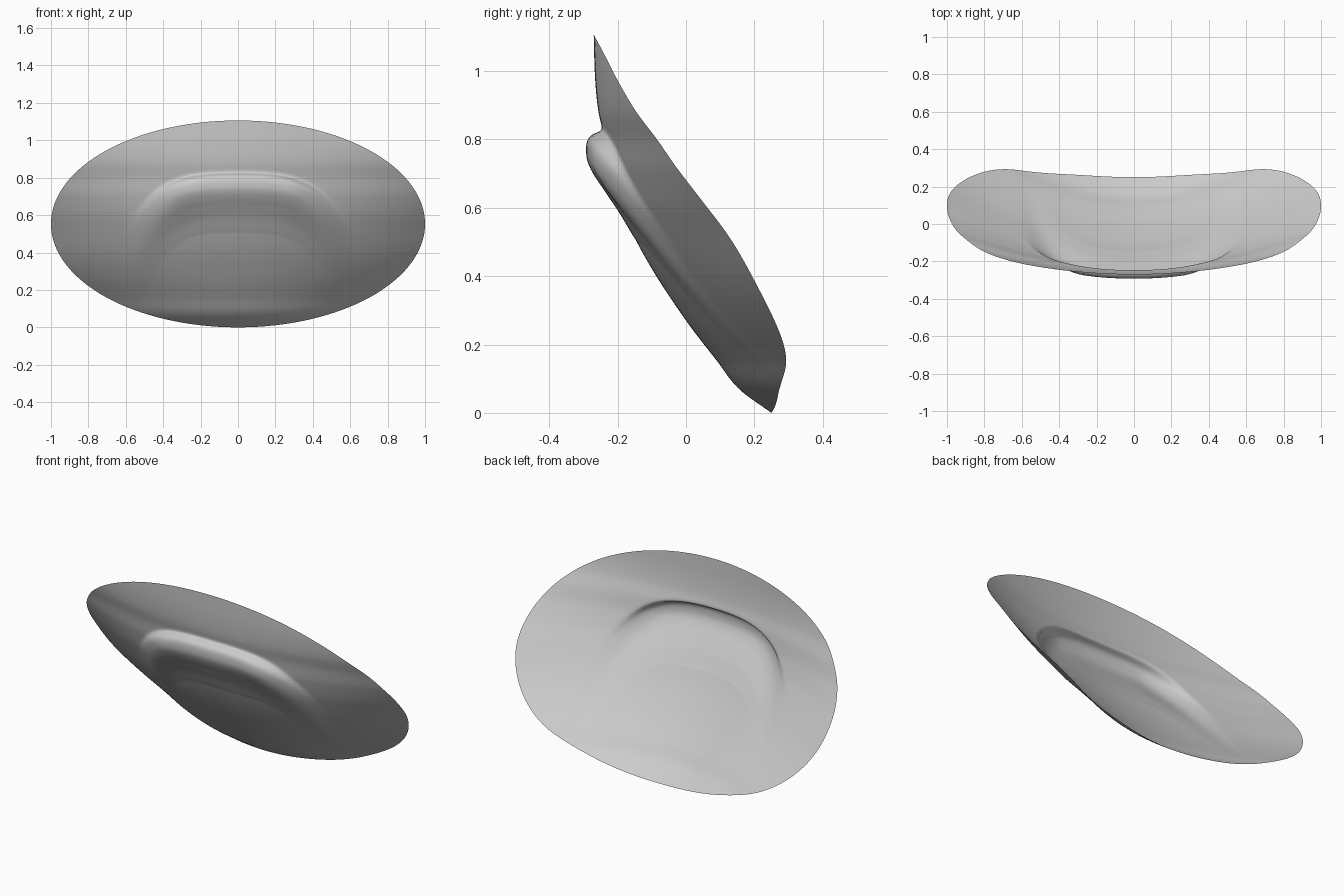
import bpy
import math

if "Cube" in bpy.data.objects:
    bpy.data.objects.remove(bpy.data.objects["Cube"])

# centre-line profile and sideways curl of the dish: (z, value)
PROFILE = [(0, .25), (.07, .155), (.15, .092), (.27, 0), (.43, -.105), (.58, -.182),
           (.70, -.220), (.80, -.237), (.88, -.256), (.98, -.266), (1.106, -.27)]
CURL = [(0, .57), (.135, .44), (.314, .33), (.55, .27), (.8, .19), (.97, .155), (1.106, .15)]
# fold cross-section: (distance below the crease, forward bulge)
FOLD = [(-.04, 0), (-.012, .001), (0, .008), (.012, .036), (.03, .053), (.06, .061),
        (.09, .061), (.13, .05), (.18, .03), (.24, .011), (.32, 0)]


def smooth_curve(points, t):
    """Smooth cubic interpolation through a short list of points."""
    if t <= points[0][0]:
        return points[0][1]
    if t >= points[-1][0]:
        return points[-1][1]

    def slope(k):
        a, b = points[max(k - 1, 0)], points[min(k + 1, len(points) - 1)]
        return (b[1] - a[1]) / (b[0] - a[0])

    i = max(k for k, p in enumerate(points) if p[0] <= t)
    (x0, y0), (x1, y1) = points[i], points[i + 1]
    h = x1 - x0
    u = (t - x0) / h
    return ((2 * u**3 - 3 * u**2 + 1) * y0 + (u**3 - 2 * u**2 + u) * h * slope(i)
            + (3 * u**2 - 2 * u**3) * y1 + (u**3 - u**2) * h * slope(i + 1))


def depth(x, z):
    y = smooth_curve(PROFILE, z) + smooth_curve(CURL, z) * x * x
    # arched fold that fades out at both ends
    fade = min(max((.62 - abs(x)) / .36, 0), 1)
    fade = fade * fade * (3 - 2 * fade)
    crease = .825 - .15 * x**2 - 2.0 * x**4
    tilt = .3 * x + 8 * x**3
    below = (crease - z) / math.sqrt(1 + tilt * tilt)
    return y - fade * smooth_curve(FOLD, below)


# oval folded sheet
COLS, ROWS = 160, 240
verts, faces = [], []
for i in range(COLS + 1):
    a = math.pi * (.0005 + .999 * i / COLS)
    x, half = -math.cos(a), .553 * math.sin(a)
    for j in range(ROWS + 1):
        z = .553 + half * (2 * j / ROWS - 1)
        verts.append((x, depth(x, z), z))
for i in range(COLS):
    for j in range(ROWS):
        k = i * (ROWS + 1) + j
        faces.append((k, k + ROWS + 1, k + ROWS + 2, k + 1))

mesh = bpy.data.meshes.new("folded_oval_sheet")
mesh.from_pydata(verts, [], faces)
mesh.update()
sheet = bpy.data.objects.new("folded_oval_sheet", mesh)
bpy.context.collection.objects.link(sheet)
for p in mesh.polygons:
    p.use_smooth = True
